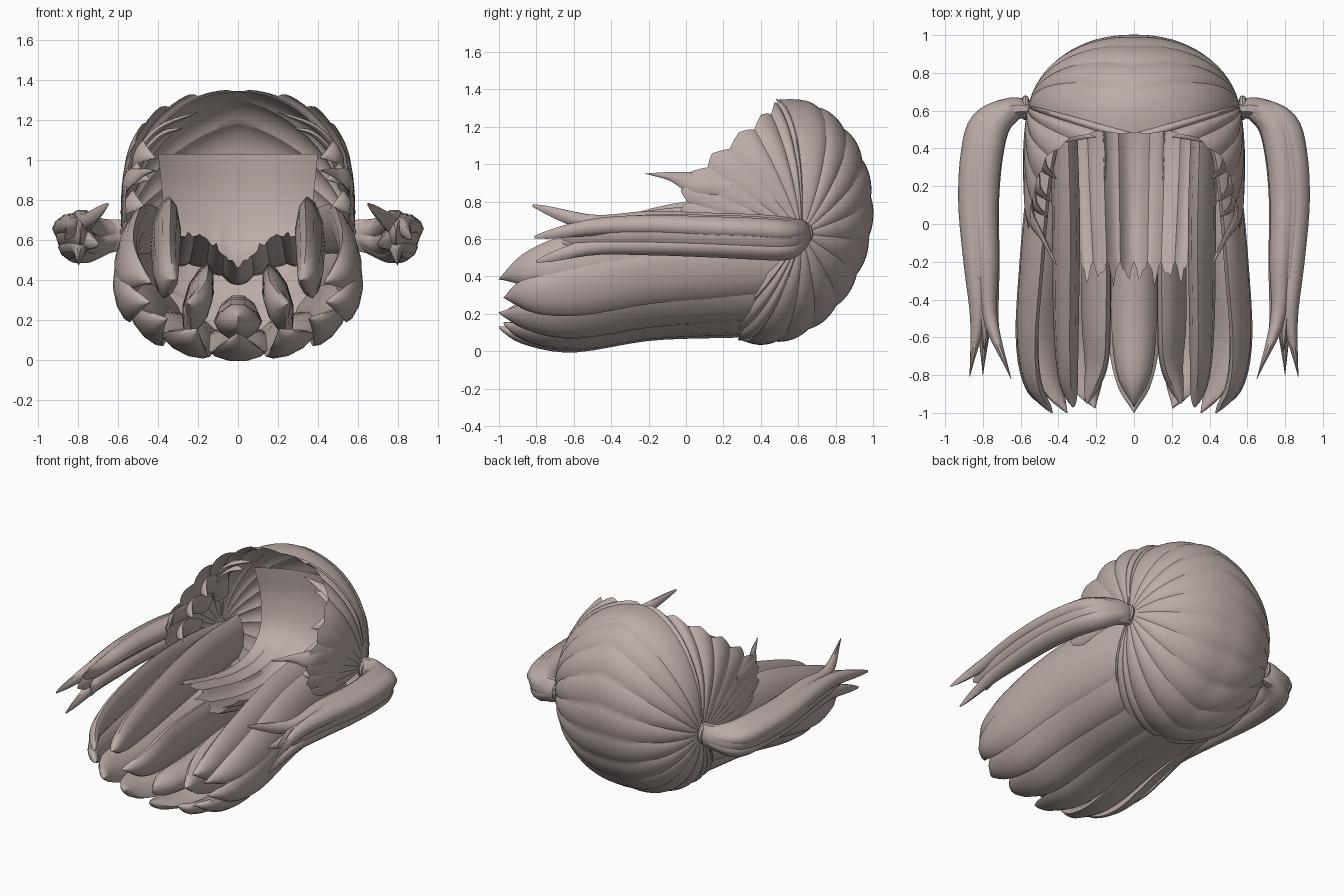
import bpy, math
from mathutils import Vector

if "Cube" in bpy.data.objects:
    bpy.data.objects.remove(bpy.data.objects["Cube"])

hair = bpy.data.materials.new("dusty_rose_hair")
hair.diffuse_color = (0.50, 0.41, 0.385, 1)
hair.use_nodes = True
hair.node_tree.nodes["Principled BSDF"].inputs["Base Color"].default_value = hair.diffuse_color


def make(name, verts, faces, angle=40, mirror=False):
    me = bpy.data.meshes.new(name)
    me.from_pydata([tuple(v) for v in verts], [], faces)
    me.materials.append(hair)
    ob = bpy.data.objects.new(name, me)
    bpy.context.collection.objects.link(ob)
    bpy.ops.object.select_all(action='DESELECT')
    ob.select_set(True)
    bpy.context.view_layer.objects.active = ob
    bpy.ops.object.shade_smooth_by_angle(angle=math.radians(angle))
    if mirror:
        ob.modifiers.new("mirror", 'MIRROR')
    return ob


def spline(keys, n):
    """Catmull-Rom samples through vectors of any size."""
    k = [Vector(p) for p in keys]
    k = [2 * k[0] - k[1]] + k + [2 * k[-1] - k[-2]]
    out = []
    for i in range(n + 1):
        s = i / n * (len(k) - 3)
        j = min(int(s), len(k) - 4)
        t = s - j
        a, b, c, d = k[j:j + 4]
        out.append(0.5 * (2 * b + (c - a) * t + (2 * a - 5 * b + 4 * c - d) * t * t
                          + (3 * b - a - 3 * c + d) * t ** 3))
    return out


def lock(name, path, widths, thick, normal, n=22, mirror=False):
    """Tapered strand with a lens section; thick is a ratio of the widest half width."""
    pts, ws = spline(path, n), spline([(w, 0) for w in widths], n)
    top = max(widths)
    verts, faces, m = [], [], 10
    for i, p in enumerate(pts):
        tan = (pts[min(i + 1, n)] - pts[max(i - 1, 0)]).normalized()
        side = tan.cross(Vector(normal)).normalized()
        nor = side.cross(tan)
        w = max(ws[i][0], 0.001)
        h = thick * math.sqrt(w * top)
        for j in range(m):
            a = 2 * math.pi * j / m
            verts.append(p + side * (w * math.cos(a)) + nor * (h * math.sin(a) * abs(math.sin(a)) ** 0.3))
    for i in range(n):
        for j in range(m):
            k = (j + 1) % m
            faces.append((i * m + j, i * m + k, i * m + m + k, i * m + m + j))
    faces += [tuple(range(m))[::-1], tuple(range(n * m, n * m + m))]
    return make(name, verts, faces, 50, mirror)


# --- Head cap: locks radiating from the tie point to the hairline, seam and nape
CEN, RAD = Vector((0, 0.45, 0.70)), Vector((0.59, 0.54, 0.65))
POLE = Vector((0.57, 0.62, 0.63))


def to_unit(p):
    d = Vector(p) - CEN
    return Vector((d.x / RAD.x, d.y / RAD.y, d.z / RAD.z))


face_edge = [(0.55, 0.08, 0.60), (0.57, 0.0, 0.75), (0.56, 0.02, 0.9), (0.53, 0.16, 1.04),
             (0.45, 0.36, 1.20), (0.25, 0.48, 1.31), (0, 0.48, 1.35)]
seam = []
for i in range(1, 14):
    a = math.radians(86 - i / 13 * 187)
    seam.append((0, 0.45 + 0.05 * math.sin(a) + 0.545 * math.cos(a), 0.70 + 0.66 * math.sin(a)))
nape = [(0.2, 0.29, 0.10), (0.38, 0.32, 0.22), (0.50, 0.42, 0.40)]


def cap_part(name, edge, locks, tip, bulge):
    cols, rows = 8, 16
    total = locks * cols
    line = spline(edge, total)
    a = to_unit(POLE)
    verts, faces = [], []
    for i, e in enumerate(line):
        f = (i % cols) / cols
        b = to_unit(e)
        da, db = a.normalized(), b.normalized()
        om = da.angle(db)
        tri = 1 - abs(2 * f - 1)
        end = 1 + tip * (tri - 0.3)
        for j in range(rows + 1):
            t = j / rows * end
            d = (da * math.sin((1 - t) * om) + db * math.sin(t * om)) / math.sin(om)
            r = a.length + (b.length - a.length) * t * t
            r += bulge * math.sin(math.pi * f) ** 0.8 * min(1, 2.5 * t) - bulge * 0.5
            u = d * r
            # fuller shoulders, flattened flanks
            x = RAD.x * max(0, u.x) ** 0.95
            if x > 0.5:
                x = 0.5 + 0.1 * math.tanh((x - 0.5) / 0.1)
            verts.append(CEN + Vector((x, u.y * RAD.y, u.z * RAD.z)))
    for i in range(total):
        for j in range(rows):
            k = i * (rows + 1) + j
            faces.append((k, k + 1, k + rows + 2, k + rows + 1))
    make(name, verts, faces, 28, True)


cap_part("hairline_locks", face_edge, 9, 0.05, 0.028)
cap_part("crown_locks", [face_edge[-1]] + seam, 10, 0.0, 0.022)
cap_part("nape_locks", [seam[-1]] + nape, 3, 0.06, 0.03)

# --- Pointed wisps beside the face
lock("temple_wisp", [(0.56, 0.25, 0.88), (0.55, 0.05, 0.90), (0.48, -0.08, 0.935), (0.41, -0.22, 0.95)],
     [0.06, 0.06, 0.025, 0], 0.35, (1, 0, 0.2), mirror=True)
for i, (y, z, x) in enumerate([(0.08, 0.78, 0.55), (0.16, 0.92, 0.53), (0.28, 1.03, 0.50)]):
    lock(f"fringe_wisp_{i + 1}", [(x, y + 0.25, z - 0.06), (x, y + 0.1, z), (x - 0.02, y + 0.02, z),
                                  (x - 0.09, y - 0.04, z - 0.02)],
         [0.07, 0.075, 0.05, 0], 0.3, (1, 0, 0.4), 14, True)
# --- Forehead wisps sweeping inward under the crown edge
for i, (x, z) in enumerate([(0.2, 1.24), (0.28, 1.16)]):
    lock(f"forehead_wisp_{i + 1}", [(0.52, 0.56, 0.92 - 0.06 * i), (0.48, 0.5, 1.06 - 0.04 * i),
                                    (0.38, 0.48, 1.17 - 0.04 * i), (x, 0.46, z)],
         [0.06, 0.07, 0.05, 0], 0.25, (0.7, 0, 0.7), 14, True)

# --- Long back hair arranged as a trough of locks
YS = [0.5, 0.2, -0.2, -0.6, -0.85, -1.0]
SX = [0.46, 0.52, 0.56, 0.585, 0.55, 0.45]
ZC = [0.52, 0.52, 0.49, 0.40, 0.36, 0.33]
SZ = [0.40, 0.40, 0.385, 0.36, 0.29, 0.20]
for i, deg in enumerate([-106, -78, -52, -27, 0, 27, 52, 78, 106]):
    s, c = math.sin(math.radians(deg)), math.cos(math.radians(deg))
    tip = 0.025 * (i % 2)
    path = [(sx * s, y + (tip if y < -0.9 else 0), zc - sz * c) for y, sx, zc, sz in zip(YS, SX, ZC, SZ)]
    lock(f"back_lock_{i + 1}", path, [0.14, 0.155, 0.16, 0.14, 0.09, 0], 0.33, (s, 0, -c))

# --- Tall inner slabs of hair
lock("inner_upper_slab", [(0.37, 0.5, 0.64), (0.36, 0.0, 0.60), (0.36, -0.5, 0.49), (0.35, -0.8, 0.42), (0.32, -0.97, 0.40)],
     [0.18, 0.2, 0.17, 0.11, 0], 0.36, (1, 0, 0.12), mirror=True)
lock("inner_lower_slab", [(0.2, 0.5, 0.32), (0.2, 0.0, 0.31), (0.2, -0.5, 0.29), (0.2, -0.75, 0.27), (0.25, -0.95, 0.28)],
     [0.15, 0.18, 0.18, 0.12, 0], 0.38, (1, 0, 0.3), mirror=True)
lock("inner_middle_lock", [(0, 0.5, 0.24), (0, 0, 0.22), (0, -0.5, 0.19), (0, -0.8, 0.2), (0, -0.97, 0.2)],
     [0.1, 0.11, 0.12, 0.09, 0], 0.8, (0, 0, 1))

# --- Inner scalp sheet following the back of the head, ending in short spikes
prof = spline([(0.90, 1.03), (0.91, 0.8), (0.83, 0.55), (0.57, 0.40), (0.15, 0.38), (-0.2, 0.46)], 20)
cols, verts, faces = 48, [], []
for i in range(cols + 1):
    x = -0.4 + 0.8 * i / cols
    f = (i % 6) / 6
    spike = 0.14 * (1 - abs(2 * f - 1)) * (0.7 + 0.3 * math.cos(i * 1.7))
    for j, (y, z) in enumerate(prof):
        t = j / 20
        k = max(0, t - 0.85) / 0.15
        lift = min(0.16, 0.65 * abs(x)) * min(1, 1.2 * t) ** 2
        verts.append((x * (1 - 0.28 * t), y - 0.9 * x * x * (1 - t) - spike * k,
                      z + lift - 0.02 * math.sin(math.pi * f) * t + spike * 0.35 * k))
for i in range(cols):
    for j in range(20):
        k = i * 21 + j
        faces.append((k, k + 21, k + 22, k + 1))
make("inner_scalp_sheet", verts, faces, 30)

# --- Side tails: a full core and overlapping locks from one root, fanning into tips
base = [(0.55, 0.61, 0.63), (0.65, 0.605, 0.62), (0.765, 0.525, 0.61), (0.81, 0.35, 0.62),
        (0.825, 0.1, 0.63), (0.81, -0.2, 0.64), (0.795, -0.5, 0.63)]
spread = [0.1, 0.4, 0.9, 1, 1, 1.1, 1.1]
lock("side_tail_core", base + [(0.79, -0.68, 0.62)], [0.045, 0.065, 0.09, 0.095, 0.09, 0.075, 0.045, 0],
     1.15, (0, 0, 1), 32, True)
for i, (dx, dz, tip) in enumerate([(-0.03, 0.05, (0.65, -0.82, 0.78)), (0.03, 0.03, (0.87, -0.81, 0.61)),
                                   (0.0, -0.065, (0.80, -0.80, 0.48)), (-0.035, -0.03, (0.70, -0.66, 0.58))]):
    path = [(x + dx * s, y, z + dz * s) for (x, y, z), s in zip(base, spread)] + [tip]
    lock(f"side_tail_lock_{i + 1}", path, [0.04, 0.06, 0.08, 0.08, 0.075, 0.06, 0.04, 0],
         0.85, (0, 0, 1), 32, True)

# --- Hair ties around the tail roots
for s, label in ((1, "right"), (-1, "left")):
    bpy.ops.mesh.primitive_torus_add(location=(s * 0.575, 0.615, 0.63), rotation=(0, math.pi / 2, 0),
                                     major_radius=0.048, minor_radius=0.018,
                                     major_segments=20, minor_segments=8)
    ob = bpy.context.object
    ob.name = label + "_hair_tie"
    ob.data.materials.append(hair)
    bpy.ops.object.shade_smooth_by_angle()
